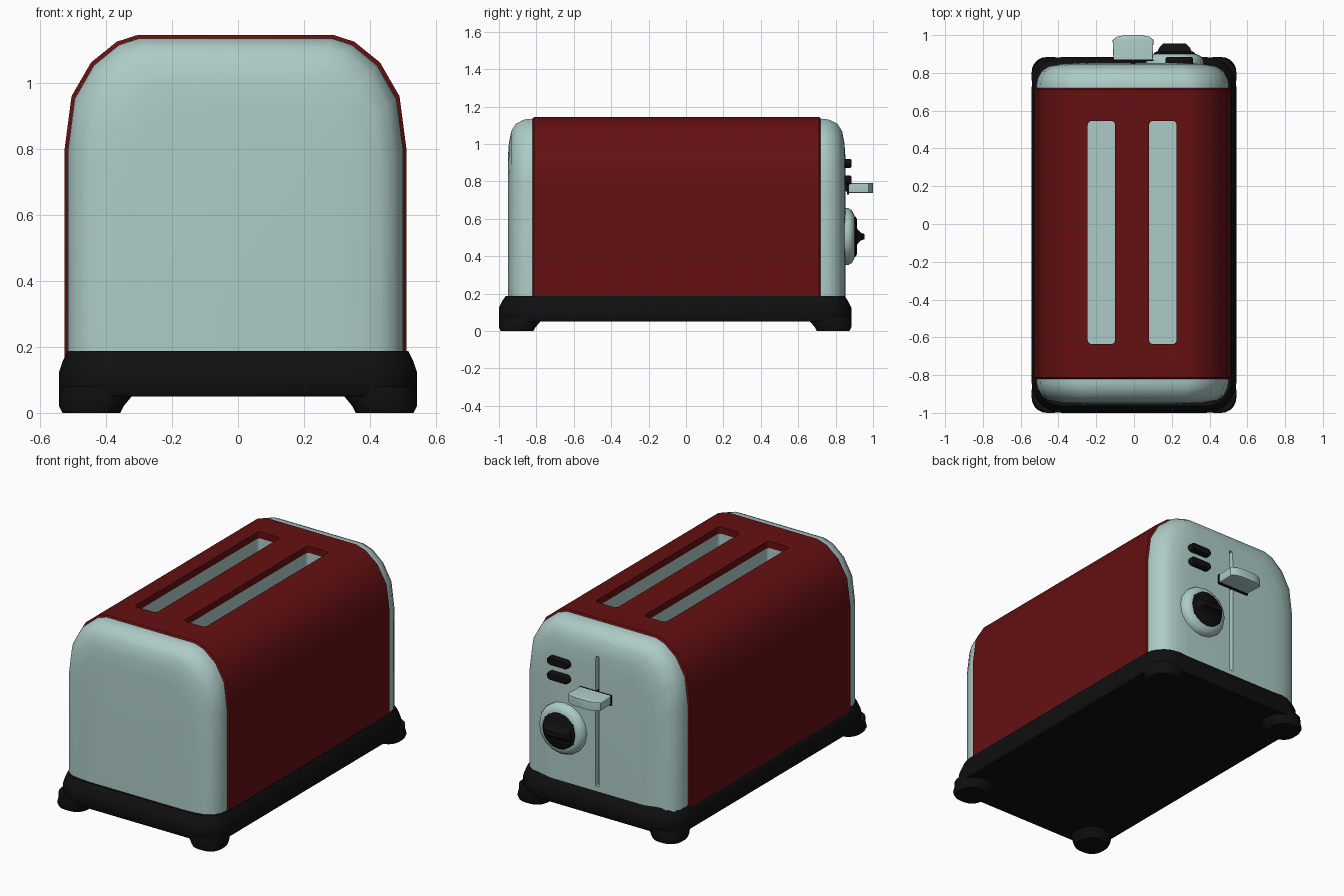
import bpy, bmesh, math
from mathutils import Vector

cube = bpy.data.objects.get("Cube")
if cube:
    bpy.data.objects.remove(cube, do_unlink=True)


def material(name, rgb):
    m = bpy.data.materials.new(name)
    m.use_nodes = True
    m.diffuse_color = (*rgb, 1)
    m.node_tree.nodes["Principled BSDF"].inputs["Base Color"].default_value = (*rgb, 1)
    return m


RED = material("dark red enamel", (0.13, 0.005, 0.006))
PALE = material("pale mint metal", (0.42, 0.60, 0.57))
BLACK = material("black plastic", (0.005, 0.005, 0.005))

XC, YC, FLOOR = -0.0075, -0.05, 0.15      # body centre and hidden bottom
HALF, TOP = 0.518, 1.145


def loft(name, rings, mat, angle=40):
    """Closed solid through a list of equal-length rings."""
    bm = bmesh.new()
    loops = [[bm.verts.new(p) for p in ring] for ring in rings]
    n = len(loops[0])
    for a, b in zip(loops, loops[1:]):
        for i in range(n):
            j = (i + 1) % n
            bm.faces.new((a[i], a[j], b[j], b[i]))
    bm.faces.new(loops[0][::-1])
    bm.faces.new(loops[-1])
    bmesh.ops.recalc_face_normals(bm, faces=bm.faces)
    me = bpy.data.meshes.new(name)
    bm.to_mesh(me)
    bm.free()
    ob = bpy.data.objects.new(name, me)
    bpy.context.collection.objects.link(ob)
    me.materials.append(mat)
    smooth(ob, angle)
    return ob


def smooth(ob, angle):
    bpy.ops.object.select_all(action='DESELECT')
    ob.select_set(True)
    bpy.context.view_layer.objects.active = ob
    bpy.ops.object.shade_smooth_by_angle(angle=math.radians(angle))


def rounded(hx, hy, r, n=5):
    """Rounded rectangle outline, centred on the origin."""
    pts = []
    for k, (sx, sy) in enumerate(((1, 1), (-1, 1), (-1, -1), (1, -1))):
        for i in range(n + 1):
            t = math.pi / 2 * (k + i / n)
            pts.append((sx * (hx - r) + r * math.cos(t), sy * (hy - r) + r * math.sin(t)))
    return pts


def flat_ring(x, y, z, hx, hy, r):
    return [Vector((x + a, y + b, z)) for a, b in rounded(hx, hy, r)]


def wall_ring(x, y, z, hx, hz, r):
    return [Vector((x + a, y, z + b)) for a, b in rounded(hx, hz, r)]


def section(y, inset):
    """Arched body cross-section, shrunk towards the floor."""
    half = [(HALF, FLOOR), (HALF, 0.80), (0.497, 0.96), (0.438, 1.062), (0.36, 1.125), (0.298, TOP)]
    sx, sz = 1 - inset / HALF, 1 - inset / (TOP - FLOOR)
    outline = half + [(-x, z) for x, z in reversed(half)]
    return [Vector((XC + x * sx, y, FLOOR + (z - FLOOR) * sz)) for x, z in outline]


def cut(ob, cutter):
    mod = ob.modifiers.new("cut", 'BOOLEAN')
    mod.operation, mod.solver, mod.object = 'DIFFERENCE', 'EXACT', cutter
    bpy.ops.object.select_all(action='DESELECT')
    bpy.context.view_layer.objects.active = ob
    ob.select_set(True)
    bpy.ops.object.modifier_apply(modifier=mod.name)
    bpy.data.objects.remove(cutter, do_unlink=True)


# Red shell with two bread slots
shell = loft("shell", [section(YC + d, i) for d, i in
                       ((-0.77, 0.01), (-0.762, 0), (0.762, 0), (0.77, 0.01))], RED)
SLOT_X, SLOT_Y, SLOT_HX, SLOT_HY = (-0.1725, 0.1525), -0.045, 0.0725, 0.59
for x in SLOT_X:
    cut(shell, loft("slot_cutter", [flat_ring(x, SLOT_Y, z, SLOT_HX, SLOT_HY, 0.02)
                                    for z in (0.45, 1.25)], RED))

# Pale slot lining below a thin red rim
bm = bmesh.new()
bm.from_mesh(shell.data)
rim = 1.105
slot_faces = [f for f in bm.faces if 0.4 < f.calc_center_median().z < 1.1 and any(
    abs(f.calc_center_median().x - x) < SLOT_HX + 0.002 for x in SLOT_X)
    and abs(f.calc_center_median().y - SLOT_Y) < SLOT_HY + 0.01]
geom = slot_faces + list({e for f in slot_faces for e in f.edges}) + \
    list({v for f in slot_faces for v in f.verts})
bmesh.ops.bisect_plane(bm, geom=geom, plane_co=(0, 0, rim), plane_no=(0, 0, 1))
for f in bm.faces:
    c = f.calc_center_median()
    inside = any(abs(c.x - x) < SLOT_HX + 0.002 for x in SLOT_X)
    f.material_index = int(inside and abs(c.y - SLOT_Y) < SLOT_HY + 0.01 and 0.4 < c.z < rim)
bm.to_mesh(shell.data)
bm.free()
if len(shell.data.materials) < 2:
    shell.data.materials.append(PALE)
else:
    shell.data.materials[1] = PALE
smooth(shell, 35)

# Rounded end caps
CAP = ((0.73, 0.009), (0.79, 0.010), (0.82, 0.016), (0.86, 0.037),
       (0.885, 0.077), (0.897, 0.14), (0.902, 0.21))
for name, s in (("front_cap", -1), ("back_cap", 1)):
    cap = loft(name, [section(YC + s * d, i) for d, i in CAP], PALE, 50)
    if s > 0:   # lever groove
        cut(cap, loft("groove_cutter", [wall_ring(-0.005, y, 0.60, 0.011, 0.39, 0.004)
                                        for y in (0.825, 0.9)], PALE))
        smooth(cap, 50)

# Base tray
BY = -0.058
loft("base", [flat_ring(0, BY, z, 0.542 - i, 0.942 - i * 1.4, 0.16 - i) for z, i in
              ((0.05, 0.006), (0.06, 0), (0.125, 0), (0.16, 0.012), (0.188, 0.026))], BLACK)

# Corner feet, flaring up into the base
for sy, end in ((-1, "front"), (1, "back")):
    for sx, side in ((1, "left"), (-1, "right")):
        rings = []
        for z, inner, out, r in ((0, 0.185, 0.01, 0.07), (0.02, 0.195, 0.0, 0.08),
                                 (0.05, 0.22, 0.0, 0.10), (0.08, 0.22, 0.0, 0.10)):
            h = (inner - out) / 2
            mid = (inner + out) / 2
            rings.append(flat_ring(sx * (0.542 - mid), BY + sy * (0.942 - mid), z, h, h, min(r, h)))
        loft(f"{end}_{side}_foot", rings, BLACK)

# Lever with dark backing plate and stem
LX, LZ = -0.005, 0.765
loft("lever_stem", [wall_ring(LX, y, LZ, 0.009, 0.02, 0.003) for y in (0.82, 0.88)], BLACK)
loft("lever_back", [wall_ring(LX, y, LZ - 0.004, 0.107, 0.03, 0.004) for y in (0.862, 0.872)], BLACK)
loft("lever", [wall_ring(LX, y, LZ, hx, 0.026, 0.005) for y, hx in
               ((0.871, 0.104), (0.975, 0.108), (0.992, 0.085), (1.0, 0.045))], PALE, 30)


# Timer dial
def disc(y, r, n=16):
    return [Vector((KX + r * math.cos(2 * math.pi * i / n), y, KZ + r * math.sin(2 * math.pi * i / n)))
            for i in range(n)]


KX, KZ = 0.215, 0.505
loft("dial_ring", [disc(y, r) for y, r in
                   ((0.83, 0.152), (0.868, 0.152), (0.888, 0.14), (0.90, 0.115))], PALE)
loft("dial_face", [disc(y, r) for y, r in ((0.88, 0.108), (0.905, 0.108), (0.914, 0.095))], BLACK)
loft("dial_grip", [wall_ring(KX, y, KZ, hx, hz, 0.006) for y, hx, hz in
                   ((0.90, 0.095, 0.065), (0.92, 0.088, 0.036), (0.935, 0.08, 0.02),
                    (0.955, 0.06, 0.014))], BLACK)

# Two pill-shaped buttons
for name, z in (("upper_button", 0.897), ("lower_button", 0.807)):
    loft(name, [wall_ring(0.24, y, z, 0.072 - i, 0.024 - i, 0.0235 - i) for y, i in
                ((0.83, 0), (0.878, 0), (0.884, 0.005))], BLACK)
